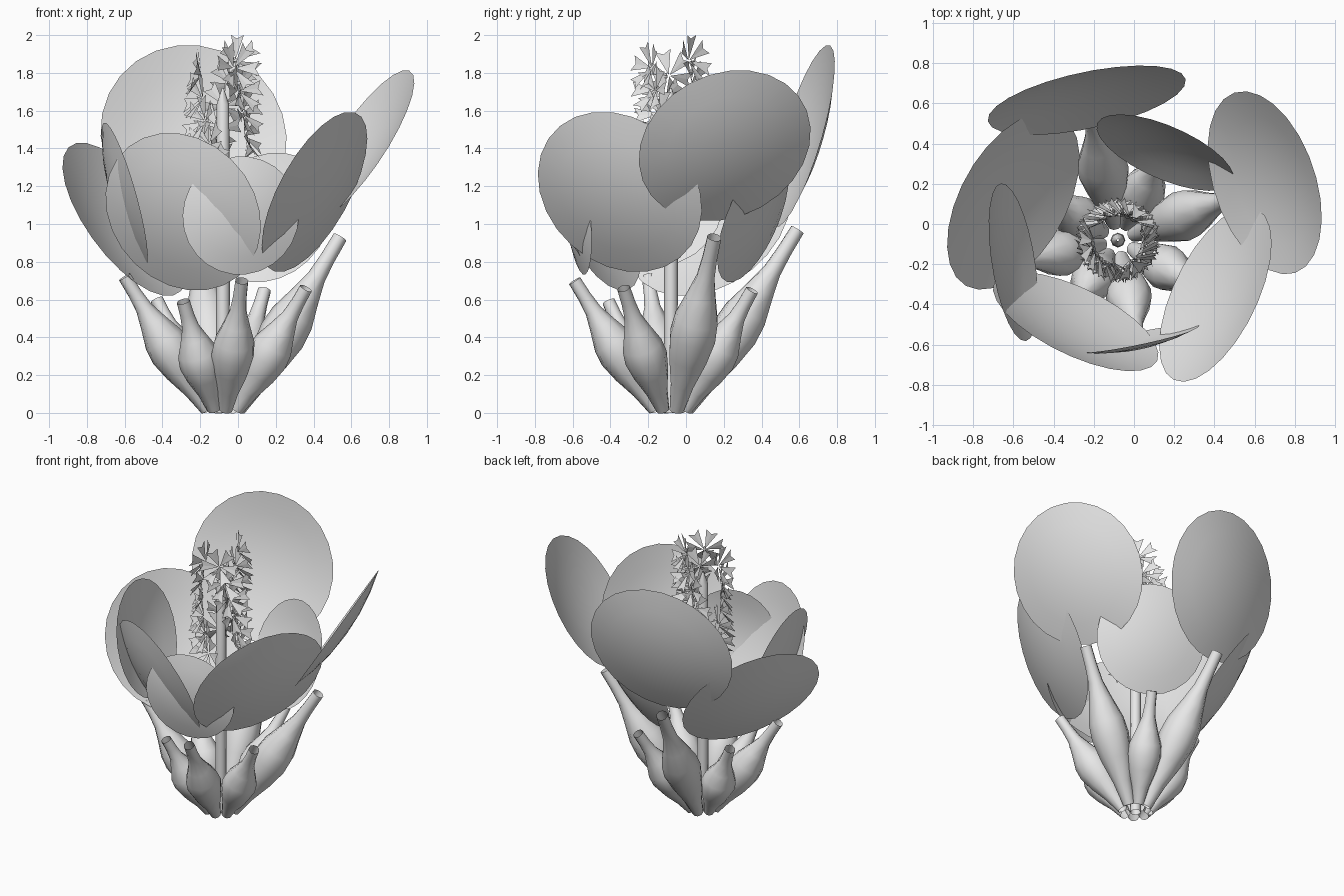
import bpy, bmesh, math
from mathutils import Vector

cube = bpy.data.objects.get("Cube")
if cube:
    bpy.data.objects.remove(cube, do_unlink=True)

# One pale grey for the whole plant
grey = bpy.data.materials.new("pale_grey")
grey.use_nodes = True
grey.diffuse_color = (0.8, 0.8, 0.8, 1)
grey.node_tree.nodes["Principled BSDF"].inputs["Base Color"].default_value = (0.8, 0.8, 0.8, 1)

AXIS = Vector((-0.08, -0.08, 0))   # plant centre line


def finish(name, bm, smooth=True):
    """Turn a bmesh into a named object with the plant colour."""
    mesh = bpy.data.meshes.new(name)
    bm.normal_update()
    for f in bm.faces:
        f.smooth = smooth
    bm.to_mesh(mesh)
    bm.free()
    mesh.materials.append(grey)
    obj = bpy.data.objects.new(name, mesh)
    bpy.context.collection.objects.link(obj)
    if smooth:
        bpy.ops.object.select_all(action='DESELECT')
        obj.select_set(True)
        bpy.context.view_layer.objects.active = obj
        bpy.ops.object.shade_smooth_by_angle(angle=math.radians(50))
    return obj


def tube(name, start, end, profile, girth=1.0, sides=10):
    """Open turned stem along a line; profile holds (fraction, radius)."""
    bm = bmesh.new()
    quat = (end - start).to_track_quat('Z', 'Y')
    rings = []
    for t, r in profile:
        centre = start.lerp(end, t)
        rings.append([bm.verts.new(centre + quat @ Vector(
            (math.cos(k * math.tau / sides), math.sin(k * math.tau / sides), 0)) * r * girth)
            for k in range(sides)])
    for low, high in zip(rings, rings[1:]):
        for k in range(sides):
            j = (k + 1) % sides
            bm.faces.new((low[k], low[j], high[j], high[k]))
    return finish(name, bm)


def leaf(name, centre, normal, radius, sides=26):
    """Round, shallow dished blade; normal points to its hollow inner face."""
    bm = bmesh.new()
    normal = Vector(normal).normalized()
    quat = normal.to_track_quat('Z', 'Y')
    depth = 0.16 * radius

    def ring(f):
        return [bm.verts.new(Vector(centre) + quat @ Vector(
            (f * radius * math.cos(k * math.tau / sides),
             f * radius * math.sin(k * math.tau / sides), depth * (f * f - 1))))
            for k in range(sides)]
    hub = bm.verts.new(Vector(centre) - normal * depth)
    rings = [ring(f) for f in (0.35, 0.7, 1)]
    for k in range(sides):
        j = (k + 1) % sides
        bm.faces.new((hub, rings[0][k], rings[0][j]))
        for inner, outer in zip(rings, rings[1:]):
            bm.faces.new((inner[k], outer[k], outer[j], inner[j]))
    return finish(name, bm)


def floret(name, centre, facing, radius, spin):
    """Six wedge petals with notched ends, flaring slightly forward."""
    bm = bmesh.new()
    quat = facing.to_track_quat('Z', 'Y')
    for k in range(6):
        a = spin + k * math.tau / 6
        out = Vector((math.cos(a), math.sin(a), 0))
        side = Vector((-math.sin(a), math.cos(a), 0))

        def point(along, across, lift):
            return bm.verts.new(centre + quat @ (
                out * along * radius + side * across * radius + Vector((0, 0, lift * radius))))
        root = point(0.04, 0, -0.15)
        left, right = point(1, 0.33, 0.25), point(1, -0.33, 0.25)
        notch = point(0.86, 0, 0.17)
        bm.faces.new((root, notch, left))
        bm.faces.new((root, right, notch))
    return finish(name, bm, smooth=False)


# Swollen leaf stems fanning out from the base
tips = {
    "right": (0.54, 0.15, 0.93),
    "back": (-0.22, 0.59, 0.97),
    "back_right": (0.14, 0.35, 0.65),
    "front_right": (0.36, -0.33, 0.66),
    "front": (0.02, -0.59, 0.70),
    "front_left": (-0.29, -0.41, 0.59),
    "left": (-0.60, -0.20, 0.72),
    "back_left": (-0.43, 0.11, 0.60),
}
bulb = [(0, 0.035), (0.15, 0.058), (0.3, 0.095), (0.43, 0.115), (0.53, 0.108),
        (0.66, 0.072), (0.77, 0.045), (0.88, 0.037), (1, 0.035)]
for side, tip in tips.items():
    tip = Vector(tip)
    away = tip - AXIS
    away.z = 0
    base = AXIS + away.normalized() * 0.085 + Vector((0, 0, 0.015))
    tube("stem_" + side, base, tip, bulb, 1.1 if tip.z > 0.9 else 1.0)

# Round leaf blades: centre, inner direction, radius
leaf("leaf_right", (0.65, 0.205, 1.415), (-0.8, -0.27, 0.535), 0.473)
leaf("leaf_back", (-0.235, 0.615, 1.465), (0.2, -0.94, 0.28), 0.503)
leaf("leaf_back_right", (0.155, 0.355, 1.035), (-0.37, -0.855, 0.36), 0.368)
leaf("leaf_front_right", (0.405, -0.35, 1.17), (-0.806, 0.394, 0.44), 0.473)
leaf("leaf_front", (0.015, -0.57, 1.045), (-0.2, 0.97, 0.1), 0.315)
leaf("leaf_front_left", (-0.29, -0.485, 1.065), (0.4, 0.83, 0.37), 0.45)
leaf("leaf_left", (-0.60, -0.19, 1.155), (0.95, 0.15, 0.27), 0.397)
leaf("leaf_back_left", (-0.60, 0.115, 1.025), (0.727, -0.406, 0.54), 0.484)

# Flower stalk up the middle
tube("flower_stalk", AXIS, AXIS + Vector((0, 0, 1.72)),
     [(0, 0.035), (0.5, 0.037), (0.95, 0.033), (1, 0.005)], sides=8)

# Spiral of florets around the top of the stalk
COUNT = 18
for i in range(COUNT):
    angle = math.radians(55 - 115 * i)
    away = Vector((math.cos(angle), math.sin(angle), 0))
    height = 1.87 - 0.68 * i / (COUNT - 1)
    floret("floret_%d" % (i + 1), AXIS + away * 0.135 + Vector((0, 0, height)),
           (away + Vector((0, 0, 0.25))).normalized(), 0.127, 0.4 * i + math.pi / 2)
